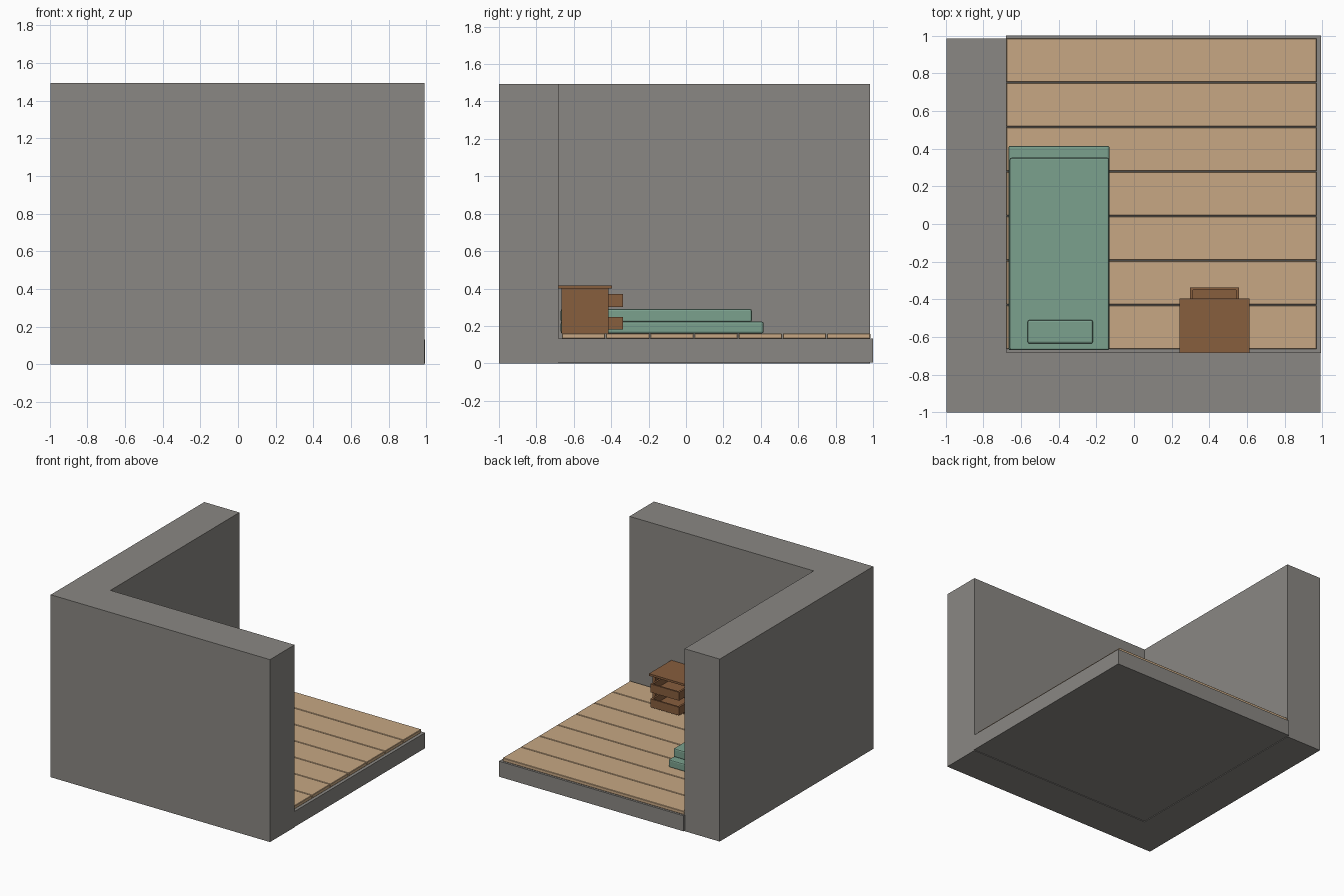
import bpy, bmesh

if "Cube" in bpy.data.objects:
    bpy.data.objects.remove(bpy.data.objects["Cube"])


def material(name, rgb):
    m = bpy.data.materials.new(name)
    m.diffuse_color = (*rgb, 1)
    m.use_nodes = True
    m.node_tree.nodes["Principled BSDF"].inputs["Base Color"].default_value = m.diffuse_color
    return m


STONE = material("dark_stone", (0.255, 0.245, 0.228))
WOOD = material("pale_wood", (0.57, 0.39, 0.23))
BROWN = material("brown_wood", (0.245, 0.112, 0.048))
GREEN = material("green_fabric", (0.197, 0.354, 0.27))


def finish(name, bm, mat):
    bmesh.ops.recalc_face_normals(bm, faces=bm.faces)
    me = bpy.data.meshes.new(name)
    bm.to_mesh(me)
    bm.free()
    ob = bpy.data.objects.new(name, me)
    bpy.context.collection.objects.link(ob)
    me.materials.append(mat)
    return ob


def add_box(bm, x, y, z):
    vs = bmesh.ops.create_cube(bm, size=1)["verts"]
    for v in vs:
        for i, (lo, hi) in enumerate((x, y, z)):
            v.co[i] = lo if v.co[i] < 0 else hi


def boxes(name, parts, mat, bevel=0, segments=1):
    bm = bmesh.new()
    for p in parts:
        add_box(bm, *p)
    ob = finish(name, bm, mat)
    if bevel:
        mod = ob.modifiers.new("bevel", "BEVEL")
        mod.width = bevel
        mod.segments = segments
    return ob


# L-shaped walls, extruded from the plan outline
bm = bmesh.new()
plan = [(-0.995, -1), (0.99, -1), (0.99, -0.683), (-0.677, -0.683), (-0.677, 0.985), (-0.995, 0.985)]
face = bm.faces.new([bm.verts.new((x, y, 0)) for x, y in plan])
ext = bmesh.ops.extrude_face_region(bm, geom=[face])["geom"]
bmesh.ops.translate(bm, vec=(0, 0, 1.493),
                    verts=[v for v in ext if isinstance(v, bmesh.types.BMVert)])
finish("walls", bm, STONE)

# Floor slab and planks
boxes("floor_slab", [((-0.679, 0.993), (-0.685, 1.0), (0.005, 0.132))], STONE)
PITCH = 0.2362
for i in range(7):
    y = -0.663 + i * PITCH
    boxes(f"floor_plank_{i + 1}", [((-0.677, 0.97), (y, y + 0.231), (0.132, 0.16))], WOOD, 0.003)

# Bed
boxes("bed_base", [((-0.667, -0.13), (-0.67, 0.415), (0.16, 0.223))], GREEN, 0.01, 2)
boxes("mattress", [((-0.66, -0.132), (-0.67, 0.352), (0.22, 0.29))], GREEN, 0.01, 2)
boxes("pillow", [((-0.565, -0.218), (-0.635, -0.51), (0.28, 0.315))], GREEN, 0.01, 2)

# Dresser: open-fronted carcass, overhanging top
Y = (-0.665, -0.415)
boxes("dresser_body", [
    ((0.26, 0.285), Y, (0.16, 0.402)),
    ((0.568, 0.593), Y, (0.16, 0.402)),
    ((0.285, 0.568), (-0.665, -0.645), (0.16, 0.402)),
    ((0.285, 0.568), Y, (0.16, 0.178)),
], BROWN)
boxes("dresser_top", [((0.242, 0.612), (-0.685, -0.395), (0.4, 0.417))], BROWN)

# Pulled-out drawers, open on top
for name, z in (("lower_drawer", 0.18), ("upper_drawer", 0.302)):
    h = (z, z + 0.068)
    d = (-0.6, -0.336)
    boxes(name, [
        ((0.298, 0.558), d, (z, z + 0.014)),
        ((0.298, 0.314), d, h),
        ((0.542, 0.558), d, h),
        ((0.314, 0.542), (-0.35, -0.336), h),
        ((0.314, 0.542), (-0.6, -0.586), h),
    ], BROWN)
